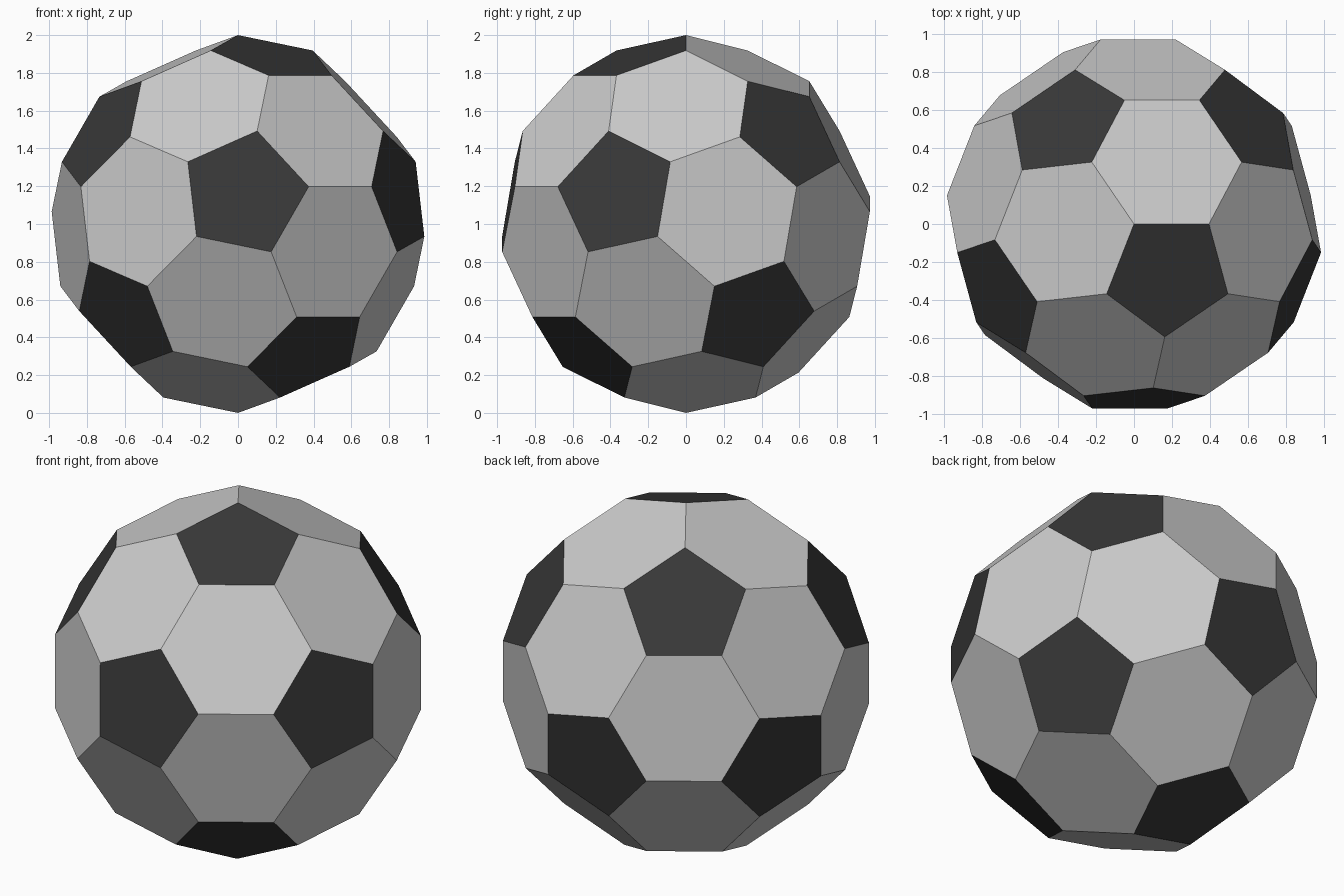
import bpy, bmesh
from mathutils import Matrix, Vector

if "Cube" in bpy.data.objects:
    bpy.data.objects.remove(bpy.data.objects["Cube"])

# Truncated icosahedron: cut every corner of an icosahedron at a third of its edges
bm = bmesh.new()
bmesh.ops.create_icosphere(bm, subdivisions=1, radius=1)
bmesh.ops.bevel(bm, geom=bm.verts[:], offset=100 / 3, offset_type='PERCENT',
                segments=1, profile=0.5, affect='VERTICES')
bmesh.ops.recalc_face_normals(bm, faces=bm.faces[:])
for v in bm.verts:
    v.co.normalize()

# Orientation: one pentagon corner points straight up, its pentagon edge runs along +x
pentagon = next(f for f in bm.faces if len(f.verts) == 5)
side, top = pentagon.verts[0].co, pentagon.verts[1].co
z = top.normalized()
x = (side - z * side.dot(z)).normalized()
turn = Matrix((x, z.cross(x), z)).to_4x4()
bm.transform(Matrix.Translation(Vector((0, 0, 1))) @ turn)

# Black pentagons, light hexagons
for f in bm.faces:
    f.smooth = False
    f.material_index = 1 if len(f.verts) == 5 else 0

mesh = bpy.data.meshes.new("ball")
bm.to_mesh(mesh)
bm.free()

for name, shade in (("light_panels", 0.8), ("black_panels", 0.04)):
    mat = bpy.data.materials.new(name)
    mat.diffuse_color = (shade, shade, shade, 1)
    mat.use_nodes = True
    mat.node_tree.nodes["Principled BSDF"].inputs["Base Color"].default_value = mat.diffuse_color
    mesh.materials.append(mat)

ball = bpy.data.objects.new("ball", mesh)
bpy.context.collection.objects.link(ball)
